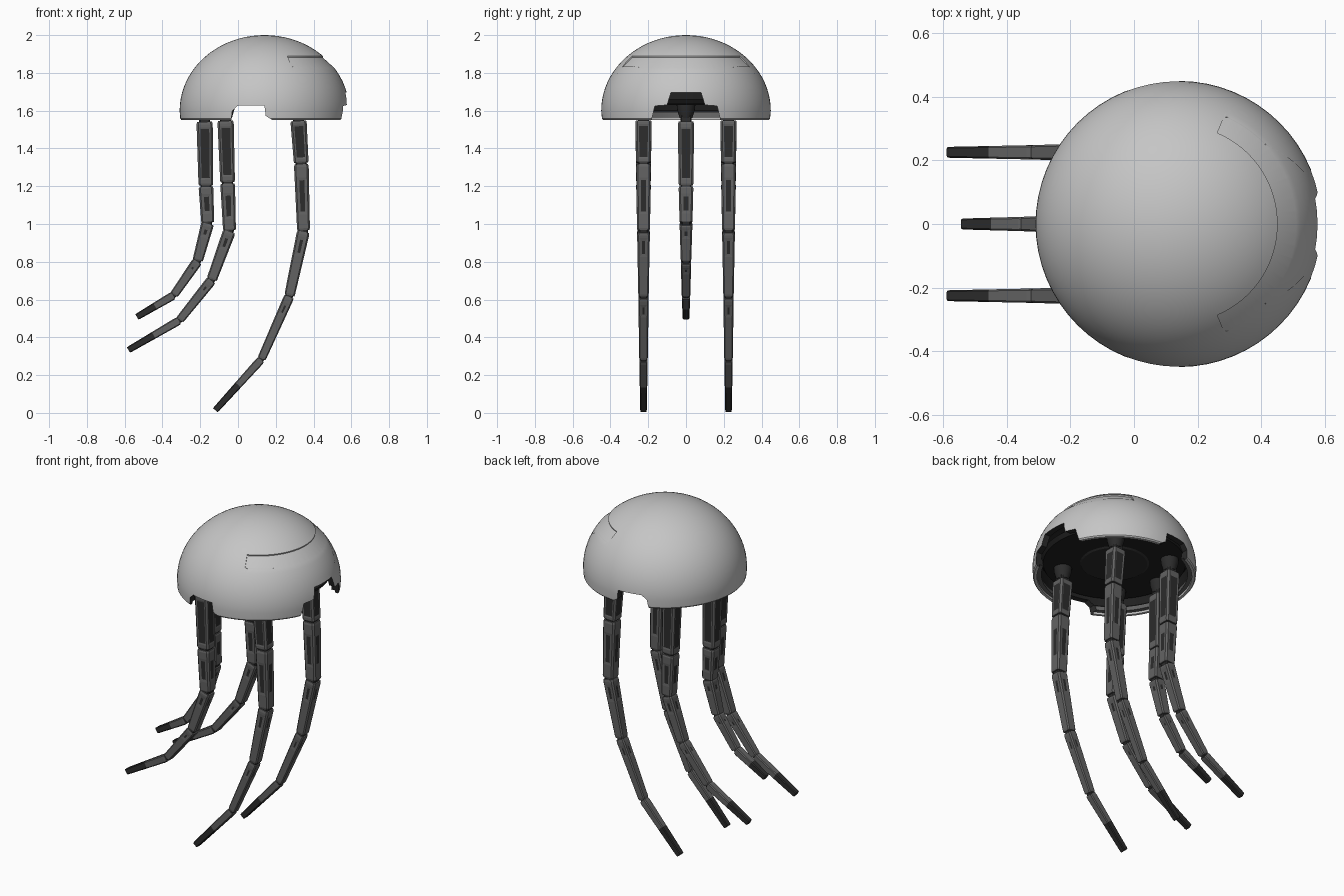
import bpy, bmesh, math
from mathutils import Vector

if "Cube" in bpy.data.objects:
    bpy.data.objects.remove(bpy.data.objects["Cube"])

CX = 0.14           # dome axis
R, ZC, H = 0.449, 1.60, 0.40   # dome radius, widest height, rise


def material(name, v):
    m = bpy.data.materials.new(name)
    m.diffuse_color = (v, v, v, 1)
    m.use_nodes = True
    m.node_tree.nodes["Principled BSDF"].inputs["Base Color"].default_value = m.diffuse_color
    return m


LIGHT = material("light grey shell", 0.56)
DARK = material("dark interior", 0.014)
GREY = material("leg grey", 0.125)
PANEL = material("dark panel", 0.025)


def finish(name, bm, mats, smooth=None):
    bmesh.ops.recalc_face_normals(bm, faces=bm.faces[:])
    me = bpy.data.meshes.new(name)
    bm.to_mesh(me)
    bm.free()
    for m in mats:
        me.materials.append(m)
    ob = bpy.data.objects.new(name, me)
    bpy.context.collection.objects.link(ob)
    if smooth:
        smooth_by_angle(ob, smooth)
    return ob


def smooth_by_angle(ob, deg):
    bpy.ops.object.select_all(action='DESELECT')
    ob.select_set(True)
    bpy.context.view_layer.objects.active = ob
    bpy.ops.object.shade_smooth_by_angle(angle=math.radians(deg))


def lathe(name, prof, mats, rule=None, x=CX, y=0, n=64, arc=None, smooth=None):
    """Turn an (r, z) profile; arc in degrees makes a closed capped sector."""
    bm = bmesh.new()
    a0, a1 = (math.radians(a) for a in (arc or (0, 360)))
    cols = []
    for j in range(n + 1 if arc else n):
        a = a0 + (a1 - a0) * j / n
        cols.append([bm.verts.new((x + r * math.cos(a), y + r * math.sin(a), z)) for r, z in prof])
    k = len(prof)
    for j in range(n):
        c, d = cols[j], cols[(j + 1) % len(cols)]
        for i in range(k if arc else k - 1):
            f = bm.faces.new((c[i], d[i], d[(i + 1) % k], c[(i + 1) % k]))
            f.material_index = rule(i) if rule else 0
    if arc:
        bm.faces.new(cols[0])
        bm.faces.new(cols[-1])
    bmesh.ops.remove_doubles(bm, verts=bm.verts[:], dist=1e-5)
    return finish(name, bm, mats, smooth)


def prism(name, pts, place, a, b):
    bm = bmesh.new()
    lo = [bm.verts.new(place(u, v, a)) for u, v in pts]
    hi = [bm.verts.new(place(u, v, b)) for u, v in pts]
    bm.faces.new(lo)
    bm.faces.new(hi)
    for i in range(len(pts)):
        j = (i + 1) % len(pts)
        bm.faces.new((lo[i], lo[j], hi[j], hi[i]))
    for f in bm.faces:
        f.material_index = 2
    return finish(name, bm, [LIGHT, DARK, PANEL])


# dome shell: outer skin, rim, inner lip, inner skin
N = 20
ang = [math.pi / 2 * (1 - i / N) for i in range(N + 1)]
outer = [(R * math.cos(t) if i else 0, ZC + H * math.sin(t)) for i, t in enumerate(ang)]
rim = [(0.446, 1.558), (0.440, 1.551), (0.424, 1.551), (0.424, 1.564), (0.400, 1.564), (0.405, 1.59)]
inner = [((R - 0.035) * math.cos(t) if i else 0, ZC + (H - 0.03) * math.sin(t))
         for i, t in enumerate(ang)][::-1]


def shell_colour(i):
    return 0 if i < N + 4 else (3 if i < N + 6 else 1)


dome = lathe("dome_shell", outer + rim + inner, [LIGHT, DARK, PANEL, GREY], shell_colour)

# openings in the rim and the shallow ledge
side = [(-0.035, 1.5), (-0.035, 1.56), (-0.03, 1.60), (0.0, 1.627), (0.14, 1.627),
        (0.147, 1.572), (0.185, 1.549), (0.19, 1.5)]
half = [(0.185, 1.5), (0.18, 1.56), (0.165, 1.625), (0.10, 1.63), (0.08, 1.695)]
nose = half + [(-u, v) for u, v in reversed(half)]
cutters = [
    prism("side_opening_cutter", side, lambda u, v, d: (u, d, v), -0.6, 0.6),
    prism("nose_opening_cutter", nose, lambda u, v, d: (d, u, v), 0.3, 0.8),
    lathe("ledge_cutter", [(0.316, 1.91), (0.309, 1.881), (0.372, 1.8245), (0.41, 1.86)],
          [LIGHT], n=40, arc=(-67, 67)),
]
bpy.context.view_layer.objects.active = dome
for c in cutters:
    c.hide_render = True
    mod = dome.modifiers.new(c.name, 'BOOLEAN')
    mod.operation = 'DIFFERENCE'
    mod.solver = 'EXACT'
    mod.object = c
    bpy.ops.object.modifier_apply(modifier=mod.name)
for c in cutters:
    bpy.data.objects.remove(c)
smooth_by_angle(dome, 30)

# brow seams: thin strips laid on the dome skin
brow = [(0.36, 1.797), (0.335, 1.832), (0.25, 1.83), (0.165, 1.735)]
for s, label in ((-1, "right"), (1, "left")):
    bm = bmesh.new()
    prev = None
    for (y0, z0), (y1, z1) in zip(brow, brow[1:]):
        nrm = Vector((-(z1 - z0), y1 - y0)).normalized() * 0.002
        for i in range(9):
            pair = []
            for k in (-1, 1):
                y = y0 + (y1 - y0) * i / 8 + k * nrm.x
                z = z0 + (z1 - z0) * i / 8 + k * nrm.y
                r = R * math.sqrt(1 - ((z - ZC) / H) ** 2) + 0.002
                pair.append(bm.verts.new((CX + math.sqrt(max(r * r - y * y, 0)), s * y, z)))
            if prev:
                bm.faces.new((prev[0], prev[1], pair[1], pair[0]))
            prev = pair
    finish("brow_seam_" + label, bm, [LIGHT])

# underside deck with a centre plate
lathe("inner_deck", [(0, 1.70), (0.36, 1.70), (0.405, 1.66), (0.39, 1.635), (0, 1.635)], [DARK])
lathe("deck_centre_plate", [(0, 1.635), (0.19, 1.635), (0.18, 1.629), (0, 1.629)], [PANEL], n=32)


def block(bm, p, q, w0, w1, stops, mat=0, panel=None, tip=None):
    """Tapered chamfered bar from p to q; optional sunk panels and dark tip."""
    d = (q - p).normalized()
    yv = Vector((0, 1, 0))
    nv = yv.cross(d)
    rings = []
    for k, t in enumerate(stops):
        w = w0 + (w1 - w0) * t
        if k in (0, len(stops) - 1):
            w *= 0.92
        c = 0.76 * w
        corners = [(w, -c), (w, c), (c, w), (-c, w), (-w, c), (-w, -c), (-c, -w), (c, -w)]
        o = p.lerp(q, t)
        rings.append([bm.verts.new(o + nv * a + yv * b) for a, b in corners])
    sunk, made = [], [bm.faces.new(rings[0]), bm.faces.new(rings[-1])]
    for f in made:
        f.material_index = mat
    for k in range(len(rings) - 1):
        for i in range(8):
            j = (i + 1) % 8
            f = bm.faces.new((rings[k][i], rings[k][j], rings[k + 1][j], rings[k + 1][i]))
            made.append(f)
            if panel and k == 2 and i % 2 == 0:
                sunk.append(f)
            f.material_index = 1 if tip and k >= 2 else mat
    if tip:
        made[1].material_index = 1
    bmesh.ops.recalc_face_normals(bm, faces=made)
    if sunk:
        bmesh.ops.inset_individual(bm, faces=sunk, thickness=panel * w0, depth=-0.002,
                                   use_even_offset=True)
        for f in sunk:
            f.material_index = 1


# legs: joint points in x, z
REAR = [(-0.177, 1.545), (-0.17, 1.20), (-0.16, 1.005), (-0.214, 0.804), (-0.34, 0.623), (-0.535, 0.508)]
MID = [(-0.066, 1.55), (-0.055, 1.218), (-0.045, 0.963), (-0.14, 0.703), (-0.31, 0.49), (-0.58, 0.333)]
FORE = [(0.32, 1.55), (0.335, 1.32), (0.347, 0.963), (0.272, 0.618), (0.124, 0.284), (-0.12, 0.014)]
WIDTH = [0.043, 0.039, 0.034, 0.0275, 0.0225, 0.017]
SLOTS = [(0.09, 0.91), (0.2, 0.76), (0.08, 0.38), (0.10, 0.3)]
INSET = [0.2, 0.38, 0.5, 0.55]


def leg(name, pts, y):
    bm = bmesh.new()
    P = [Vector((x, y, z)) for x, z in pts]
    for i in range(5):
        p, q, w0, w1 = P[i], P[i + 1], WIDTH[i], WIDTH[i + 1]
        d = (q - p).normalized()
        a, b = p + d * 0.004, q - d * (0.004 if i < 4 else 0)
        if i < 4:
            s = SLOTS[i]
            block(bm, a, b, w0, w1, [0, 0.04, s[0], s[1], 0.97, 1], panel=INSET[i])
            e = (P[i + 2] - q).normalized()
            block(bm, q - d * 0.015, q + e * 0.015, w1 * 0.75, w1 * 0.75, [0, 0.2, 0.8, 1], mat=1)
        else:
            block(bm, a, b, w0, w1, [0, 0.05, 0.5, 0.97, 1], tip=True)
    block(bm, P[0] + Vector((0, 0, 0.08)), P[0] - Vector((0, 0, 0.02)), 0.03, 0.03,
          [0, 0.1, 0.9, 1], mat=1)
    finish(name, bm, [GREY, PANEL])
    # socket joining the leg to the deck
    lathe(name + "_socket", [(0, 1.64), (0.05, 1.64), (0.048, 1.61), (0.034, 1.562), (0, 1.562)],
          [PANEL], x=pts[0][0], y=y, n=20, smooth=30)


leg("rear_leg", REAR, 0.0)
for s, label in ((-1, "right"), (1, "left")):
    leg("middle_leg_" + label, MID, s * 0.225)
    leg("fore_leg_" + label, FORE, s * 0.225)
